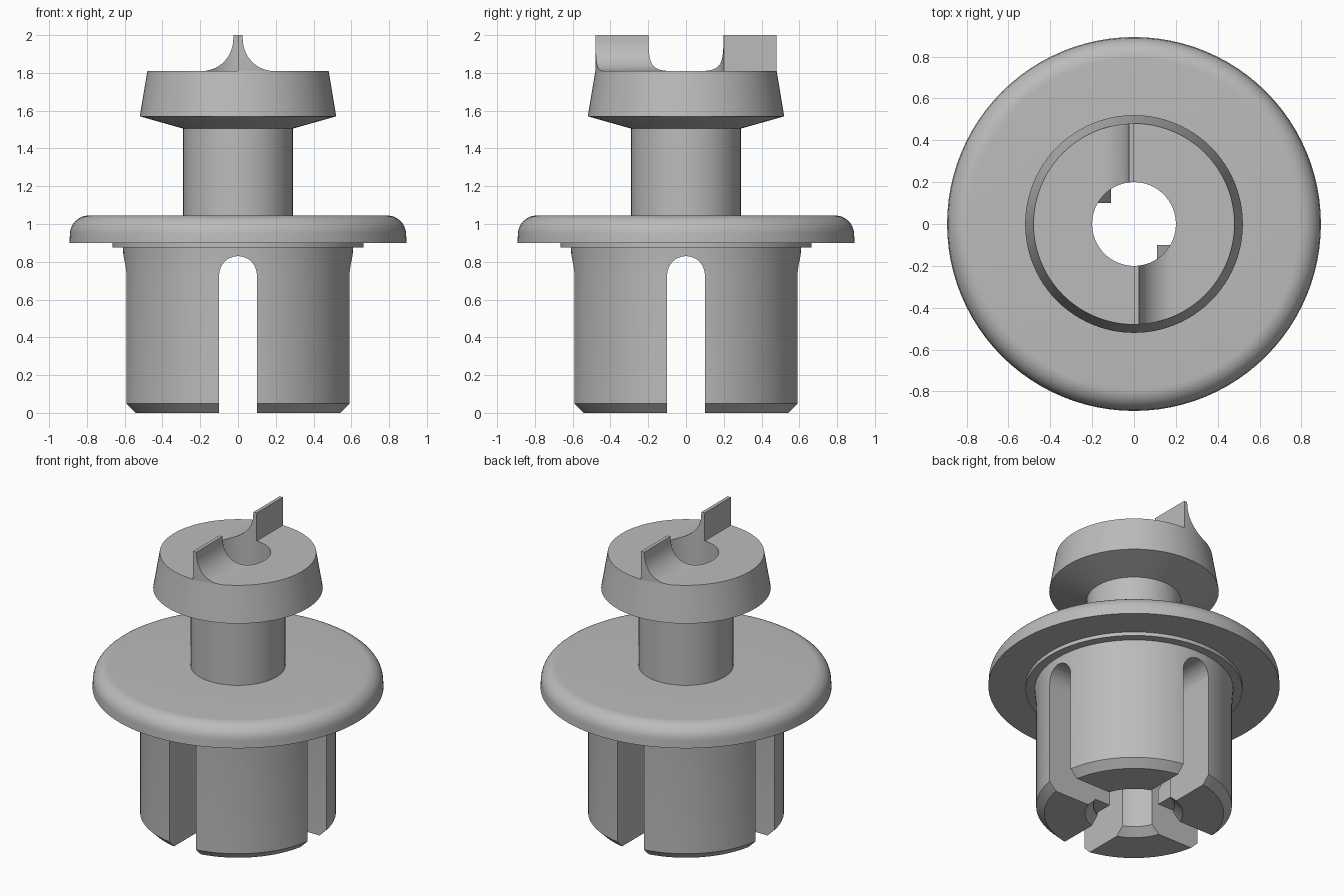
import bpy, bmesh, math
from mathutils import Matrix, Vector

if "Cube" in bpy.data.objects:
    bpy.data.objects.remove(bpy.data.objects["Cube"])

grey = bpy.data.materials.new("plain grey")
grey.diffuse_color = (0.5, 0.5, 0.5, 1)
grey.use_nodes = True
grey.node_tree.nodes["Principled BSDF"].inputs["Base Color"].default_value = grey.diffuse_color


def finish(name, bm):
    bmesh.ops.recalc_face_normals(bm, faces=bm.faces)
    me = bpy.data.meshes.new(name)
    bm.to_mesh(me)
    bm.free()
    me.materials.append(grey)
    ob = bpy.data.objects.new(name, me)
    bpy.context.collection.objects.link(ob)
    return ob


def lathe(name, profile, steps=96):
    """Revolve a closed (radius, z) outline about the z axis."""
    bm = bmesh.new()
    rings = []
    for i in range(steps):
        a = 2 * math.pi * i / steps
        rings.append([bm.verts.new((r * math.cos(a), r * math.sin(a), z)) for r, z in profile])
    n = len(profile)
    for i in range(steps):
        p, q = rings[i], rings[(i + 1) % steps]
        for j in range(n):
            k = (j + 1) % n
            bm.faces.new((p[j], q[j], q[k], p[k]))
    return finish(name, bm)


def prism(name, outline, y0, y1, turn=0.0):
    """Extrude an (x, z) outline along y, then turn it about z."""
    bm = bmesh.new()
    face = bm.faces.new([bm.verts.new((x, y0, z)) for x, z in outline])
    ext = bmesh.ops.extrude_face_region(bm, geom=[face])
    moved = [v for v in ext["geom"] if isinstance(v, bmesh.types.BMVert)]
    bmesh.ops.translate(bm, verts=moved, vec=Vector((0, y1 - y0, 0)))
    bm.transform(Matrix.Rotation(turn, 4, "Z"))
    return finish(name, bm)


def boolean(ob, cutter, operation):
    mod = ob.modifiers.new("cut", "BOOLEAN")
    mod.object, mod.operation, mod.solver = cutter, operation, "EXACT"
    bpy.context.view_layer.objects.active = ob
    bpy.ops.object.modifier_apply(modifier=mod.name)
    bpy.data.objects.remove(cutter)


def arc(cx, cz, rx, rz, a0, a1, n):
    return [(cx + rx * math.cos(math.radians(a0 + (a1 - a0) * i / n)),
             cz + rz * math.sin(math.radians(a0 + (a1 - a0) * i / n))) for i in range(n + 1)]


# Hollow body: split shank, collar, flange, stem and flared head
body = lathe("body", [
    (0.30, 0), (0.55, 0), (0.60, 0.05), (0.60, 0.75), (0.61, 0.875),
    (0.665, 0.875), (0.665, 0.90), (0.893, 0.90)]
    + arc(0.79, 0.945, 0.10, 0.10, 0, 90, 10)
    + [(0.29, 1.045), (0.29, 1.505), (0.52, 1.57), (0.48, 1.81),
       (0.20, 1.81), (0.20, 0.90), (0.25, 0.90), (0.25, 0.05)])

# Two crossing round-topped slots divide the shank into four legs
slot = [(-0.1, -0.1), (0.1, -0.1)] + arc(0, 0.73, 0.1, 0.1, 0, 180, 16)
for turn in (0, math.pi / 2):
    boolean(body, prism("slot_cutter", slot, -0.8, 0.8, turn), "DIFFERENCE")

# Hooked drive teeth and small inner tabs, in opposite pairs
tooth = [(0, 1.80), (0.19, 1.80)] + arc(0.19, 1.98, 0.165, 0.17, 270, 180, 14) + [(0.023, 2.0), (0, 2.0)]
tab = [(0.11, 0.06), (0.24, 0.06), (0.24, 0.30), (0.18, 0.30), (0.11, 0.16)]
parts = [body]
for side, turn in (("front", 0), ("back", math.pi)):
    t = prism(side + "_tooth", tooth, -0.6, -0.02, turn)
    boolean(t, lathe("tooth_ring", [(0.20, 1.7), (0.48, 1.7), (0.48, 2.1), (0.20, 2.1)]), "INTERSECT")
    b = prism(side + "_inner_tab", tab, -0.24, -0.10, turn)
    boolean(b, lathe("tab_ring", [(0.05, 0), (0.26, 0), (0.26, 0.5), (0.05, 0.5)]), "INTERSECT")
    parts += [t, b]

# Smooth the round surfaces and keep the edges crisp
bpy.ops.object.select_all(action="DESELECT")
for ob in parts:
    ob.select_set(True)
bpy.context.view_layer.objects.active = body
bpy.ops.object.shade_smooth_by_angle(angle=math.radians(25))
